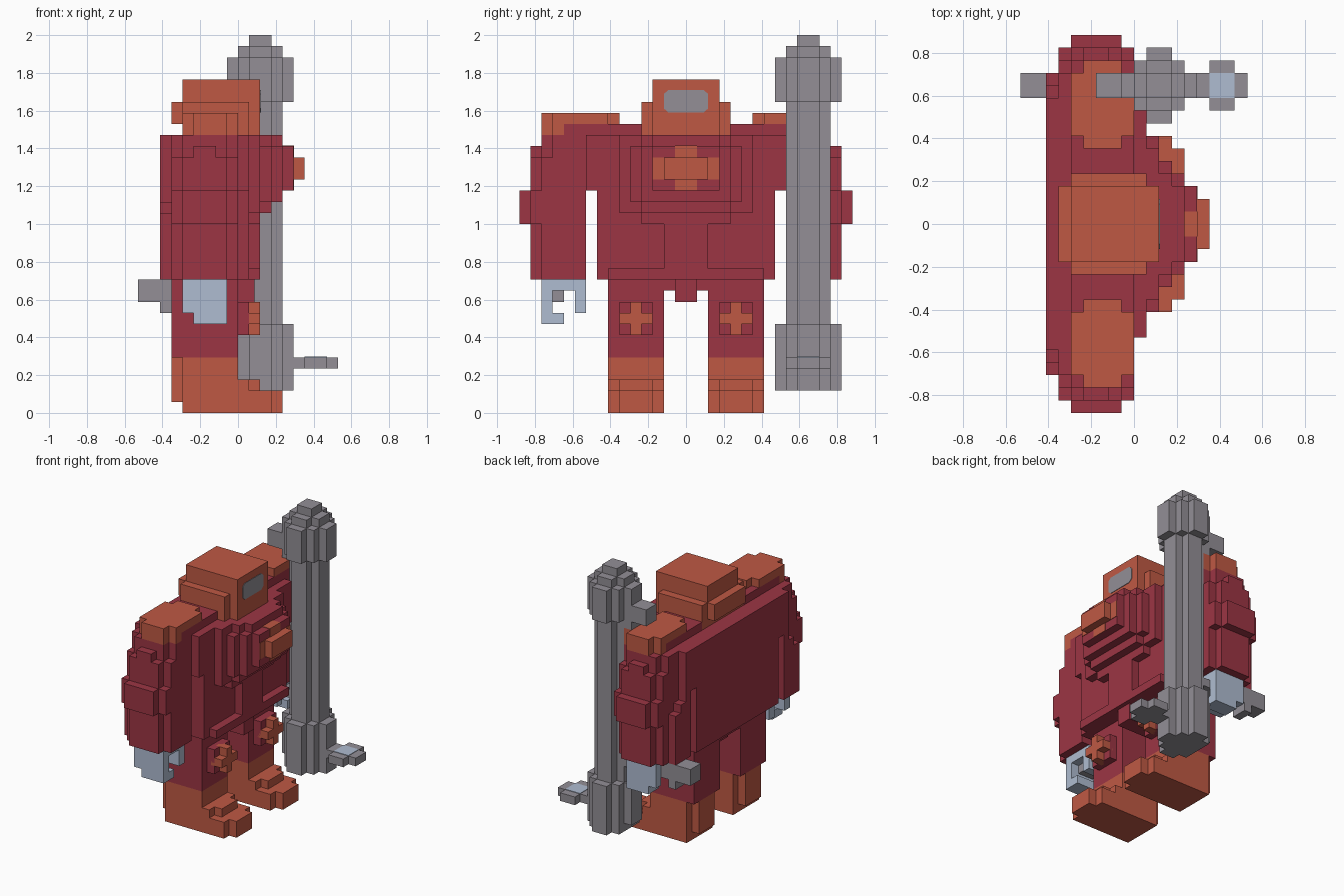
import bpy, bmesh
from mathutils import Vector

cube = bpy.data.objects.get("Cube")
if cube:
    bpy.data.objects.remove(cube)

U = 2 / 34  # one block of the grid


def material(name, srgb):
    lin = [((c / 255 + 0.055) / 1.055) ** 2.4 for c in srgb] + [1]
    m = bpy.data.materials.new(name)
    m.use_nodes = True
    m.diffuse_color = lin
    m.node_tree.nodes["Principled BSDF"].inputs["Base Color"].default_value = lin
    return m


RED = material("dark red", (156, 53, 68))
ORANGE = material("rust orange", (191, 89, 68))
GREY = material("steel grey", (147, 143, 150))
BLUE = material("pale blue", (175, 188, 209))


def part(name, mat, boxes, flip=False):
    """Join boxes given as (x0, x1, y0, y1, z0, z1) in grid blocks."""
    bm = bmesh.new()
    for x0, x1, y0, y1, z0, z1 in boxes:
        if flip:
            y0, y1 = -y1, -y0
        new = bmesh.ops.create_cube(bm, size=1)["verts"]
        for v in new:
            v.co = Vector((x1 if v.co.x > 0 else x0,
                           y1 if v.co.y > 0 else y0,
                           z1 if v.co.z > 0 else z0)) * U
    return finish(name, mat, bm)


def finish(name, mat, bm):
    me = bpy.data.meshes.new(name)
    bm.to_mesh(me)
    bm.free()
    me.materials.append(mat)
    ob = bpy.data.objects.new(name, me)
    bpy.context.collection.objects.link(ob)
    return ob


def pair(name, mat, boxes):
    """Build the right part (-y) and its mirrored left twin (+y)."""
    part("right_" + name, mat, boxes)
    part("left_" + name, mat, boxes, True)


def rounded(r, z0, z1, cx=2, cy=11):
    """Stepped round column of radius r (2 or 3) about the staff axis."""
    steps = [(r, 1), (1, r)] + ([(2, 2)] if r == 3 else [])
    return [(cx - a, cx + a, cy - b, cy + b, z0, z1) for a, b in steps]


# torso with stepped chest, belly flap and back slab
part("torso", RED, [
    (-6, 1, -8, 8, 12, 25), (-6, 1, -9, 9, 20, 25),
    (-6, 0, -2, 2, 11, 12), (-5, 0, -1, 1, 10, 12),
    (0, 1.5, -1, 1, 10, 12)])
part("chest_steps", RED, [
    (0, 2, -6, 6, 18, 25), (0, 2, -4, 4, 17, 18),
    (1, 3, -5, 5, 19, 24), (1, 3, -4, 4, 18, 25),
    (2, 4, -4, 4, 19, 24), (2, 4, -3, 3, 19, 25),
    (3, 5, -3, 3, 20, 24)])
part("belly_flap", RED, [(0, 2, -2, 2, 13, 17), (0, 2, -7, 7, 12, 13)])
part("back_slab", RED, [(-7, -6, -8, 8, 12, 25), (-7, -6, -10, 10, 20, 25)])

# chest badge: raised bar with painted cross behind it
e = 0.06
part("chest_badge", ORANGE, [(4.5, 6, -2, 2, 21, 23)])
part("chest_badge_cross", ORANGE, [
    (5, 5 + e, -3, 3, 21, 23), (5, 5 + e, -1, 1, 20, 24),
    (4, 5 + e, -1, 1, 24, 24 + e)])

# helmet with cheek plates, neck guard and visor
part("helmet", ORANGE, [
    (-5, 2, -3, 3, 25, 30), (-5, 1, -4, 4, 25, 28), (-6, -5, -3, 3, 26, 28)])
bm = bmesh.new()
outline = [(-2, 27.4), (-1.6, 27.05), (1.6, 27.05), (2, 27.4),
           (2, 28.7), (1.6, 29.05), (-1.6, 29.05), (-2, 28.7)]
face = bm.faces.new([bm.verts.new(Vector((2 + e, y, z)) * U) for y, z in outline])
rim = bmesh.ops.extrude_face_region(bm, geom=[face])["geom"]
bmesh.ops.translate(bm, vec=(-0.005, 0, 0),
                    verts=[g for g in rim if isinstance(g, bmesh.types.BMVert)])
bmesh.ops.recalc_face_normals(bm, faces=bm.faces)
finish("visor", GREY, bm)

# shoulders and arms
pair("shoulder_base", RED, [(-5, 0, -11, -4, 25, 26)])
pair("shoulder_pad", ORANGE, [
    (-5, 0, -12, -7, 26, 27), (-4, -1, -7, -6, 26, 27),
    (-4, -1, -13, -12, 25, 27), (-5, 0, -12, -11, 25, 26)])
pair("arm", RED, [
    (-6, 0, -12, -9, 12, 25), (-6, 0, -13, -12, 12, 23), (-5, -1, -13, -12, 23, 25),
    (-5, -1, -14, -13, 12, 23), (-4, -2, -14, -13, 23, 24),
    (-6, 0, -14, -13, 17, 20), (-5, -1, -15, -14, 17, 20)])
pair("arm_back_plate", RED, [
    (-7, -6, -10, -9, 12, 20), (-7, -6, -11, -10, 12, 19), (-7, -6, -12, -11, 12, 18)])

# hands curled into hooks
pair("hand", BLUE, [
    (-5, -1, -13, -9, 11, 12), (-5, -1, -13, -12, 9, 11),
    (-4, -1, -13, -11, 8, 9), (-5, -1, -10, -9, 9, 11)])
part("right_grip", GREY, [(-4, -2, -12, -11, 10, 11)])

# legs, knee guards and boots
pair("leg", RED, [(-6, 0, -7, -2, 5, 12)])
pair("knee_plate", RED, [(0, 1, -6, -3, 7, 10)])
pair("knee_cross", ORANGE, [(0.5, 2, -6, -3, 8, 9), (0.5, 2, -5, -4, 7, 10)])
pair("boot", ORANGE, [
    (-5, 0, -7, -2, 0, 5), (-6, -5, -6, -3, 1, 5), (0, 1, -7, -2, 0, 3),
    (1, 2, -6, -3, 0, 3), (1, 3, -7, -2, 0, 2), (3, 4, -6, -3, 0, 2)])

# tall staff with thick ends
part("staff_shaft", GREY, rounded(2, 7, 29))
part("staff_base", GREY, rounded(3, 3, 8) + rounded(2, 2, 3)
     + [(2, 5, 10, 12, 2, 3), (1, 3, 8, 14, 2, 3), (0, 4, 9, 13, 2, 3)])
part("staff_head", GREY, rounded(3, 28, 32) + rounded(2, 32, 33)
     + [(1, 3, 10, 12, 33, 34)])
part("staff_head_bar", GREY, [(-3, 0, 10, 12, 28, 30), (-1, 0, 10, 12, 27, 28)])
part("staff_handle", GREY, [
    (-9, -5, 10, 12, 10, 12), (-7, -6, 10, 12, 9, 10), (-6, 1, 10, 12, 10, 11)])
part("staff_foot_blade", GREY, [(4, 9, 10, 12, 4, 5), (6, 8, 9, 13, 4, 5)])
part("blade_inlay", BLUE, [(6, 8, 10, 12, 5, 5 + e)])
